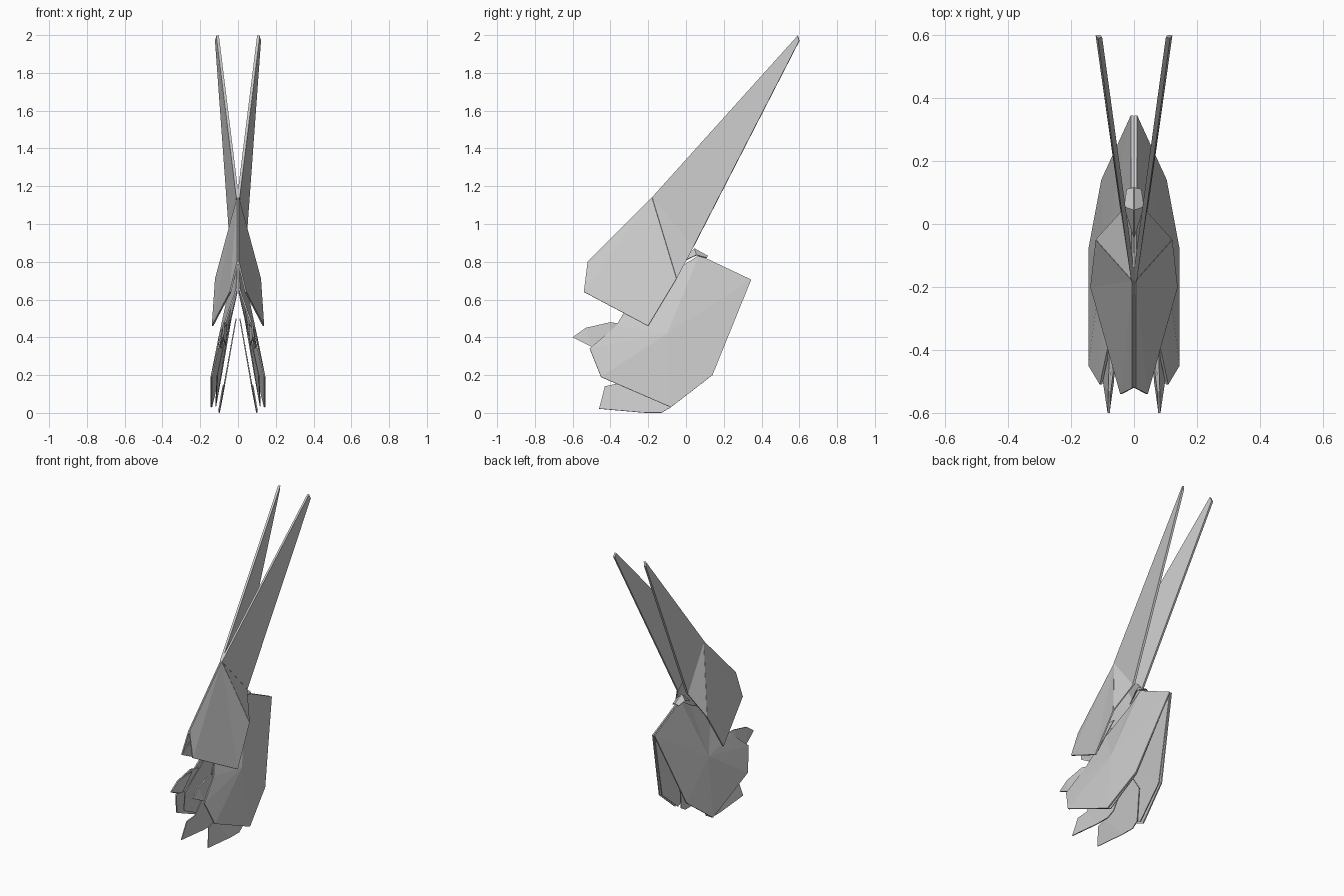
import bpy


def sheet(name, verts, faces, thick=0.008):
    """Folded paper sheet for the right half, thickened and mirrored across x = 0."""
    mesh = bpy.data.meshes.new(name)
    mesh.from_pydata(verts, [], faces)
    mesh.update()
    ob = bpy.data.objects.new(name, mesh)
    bpy.context.collection.objects.link(ob)
    s = ob.modifiers.new("paper", 'SOLIDIFY')
    s.thickness = thick
    s.offset = 0
    m = ob.modifiers.new("mirror", 'MIRROR')
    m.use_clip = False
    m.merge_threshold = 0.0001
    return ob


def fan(n):
    """Triangles from centre vertex 0 to a closed rim of n vertices."""
    return [(0, i + 1, (i + 1) % n + 1) for i in range(n)]


# Key fold points shared by head and ears
crown = (0.002, -0.18, 1.14)
cheek = (0.118, -0.05, 0.71)
jaw = (0.135, -0.20, 0.46)
nose = (0.04, -0.54, 0.64)
brow = (0.002, -0.52, 0.80)
ear_base = (0.036, 0.04, 0.88)

# Head: side panel, back gusset and inward-folded lower flap
sheet("head", [crown, cheek, jaw, nose, brow],
      [(0, 4, 3), (0, 3, 2), (0, 2, 1)])
sheet("head_back", [crown, cheek, ear_base], [(0, 1, 2)])
sheet("head_lower_flap", [jaw, nose, (0.015, -0.46, 0.73), (0.03, -0.15, 0.72)],
      [(0, 1, 2), (0, 2, 3)], 0.005)

# Ears: long flat blades leaning backwards
sheet("ear", [crown, (0.108, 0.592, 1.997), (0.115, 0.60, 1.97), ear_base],
      [(0, 1, 2, 3)], 0.014)

# Body: outer sheet draped from the spine, open at the back and below
body_rim = [(0.006, -0.25, 0.66), (0.004, -0.03, 0.77), (0.005, 0.07, 0.835),
            (0.006, 0.345, 0.705), (0.10, 0.14, 0.20), (0.141, -0.08, 0.03),
            (0.141, -0.45, 0.19), (0.105, -0.51, 0.34), (0.075, -0.37, 0.46)]
sheet("body", [(0.095, -0.10, 0.42)] + body_rim, fan(len(body_rim)))

# Body lining: second paper layer inside
lining_rim = [(0.004, -0.22, 0.64), (0.004, 0.05, 0.76), (0.004, 0.33, 0.69),
              (0.088, 0.13, 0.20), (0.118, -0.08, 0.035),
              (0.11, -0.42, 0.20), (0.08, -0.45, 0.34)]
sheet("body_lining", [(0.06, -0.10, 0.40)] + lining_rim, fan(len(lining_rim)), 0.005)

# Feet: inner blades poking out in front below the body
sheet("foot", [(0.10, -0.46, 0.022), (0.08, -0.43, 0.14), (0.07, -0.36, 0.155),
               (0.01, -0.17, 0.50), (0.06, -0.02, 0.22), (0.094, -0.08, 0.03),
               (0.099, -0.13, 0.001), (0.099, -0.22, 0.001)],
      [(0, 1, 2, 7), (2, 3, 4, 7), (4, 5, 6, 7)], 0.006)

# Front paws: small folded points under the chin
sheet("front_paw", [(0.08, -0.60, 0.40), (0.078, -0.53, 0.45), (0.074, -0.40, 0.48),
                    (0.05, -0.28, 0.46), (0.085, -0.40, 0.34), (0.095, -0.50, 0.35)],
      [(0, 1, 5), (1, 2, 4, 5), (2, 3, 4)])
sheet("front_paw_fold", [(0.08, -0.60, 0.40), (0.076, -0.53, 0.45),
                         (0.06, -0.40, 0.47), (0.066, -0.50, 0.36)],
      [(0, 1, 3), (1, 2, 3)], 0.005)

# Nape tab: small fold where the ears meet the spine
sheet("nape_tab", [(0.0, -0.04, 0.79), (0.0, 0.045, 0.87), (0.03, 0.055, 0.835),
                   (0.022, 0.11, 0.82), (0.0, 0.115, 0.83)],
      [(0, 1, 2), (1, 4, 3, 2)], 0.005)
